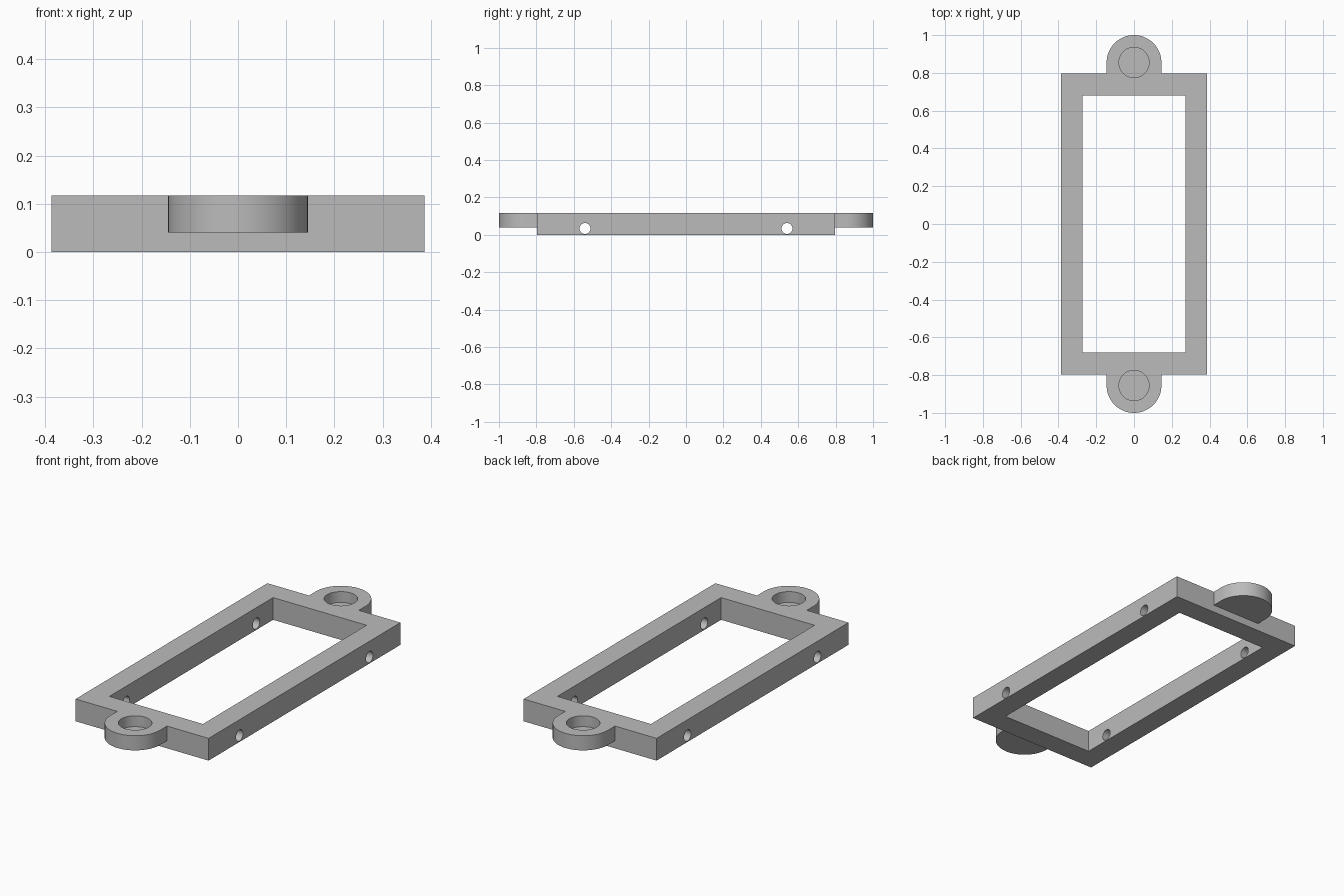
import bpy, bmesh, math
from mathutils import Matrix

if "Cube" in bpy.data.objects:
    bpy.data.objects.remove(bpy.data.objects["Cube"], do_unlink=True)

HEIGHT, TAB_BASE, POCKET_FLOOR = 0.117, 0.04, 0.06
OUT_X, OUT_Y = 0.387, 0.797
IN_X, IN_Y = 0.272, 0.68
TAB_Y, TAB_R, POCKET_R = 0.855, 0.145, 0.08
HOLE_Y, HOLE_Z, HOLE_R = 0.54, 0.034, 0.029

grey = bpy.data.materials.new("plain grey")
grey.use_nodes = True
grey.diffuse_color = (0.5, 0.5, 0.5, 1)
grey.node_tree.nodes["Principled BSDF"].inputs["Base Color"].default_value = (0.5, 0.5, 0.5, 1)


def prism(name, outline, z0, z1):
    """Extrude a closed xy outline from z0 to z1."""
    bm = bmesh.new()
    face = bm.faces.new([bm.verts.new((x, y, z0)) for x, y in outline])
    top = bmesh.ops.extrude_face_region(bm, geom=[face])["geom"]
    verts = [v for v in top if isinstance(v, bmesh.types.BMVert)]
    bmesh.ops.translate(bm, verts=verts, vec=(0, 0, z1 - z0))
    bmesh.ops.recalc_face_normals(bm, faces=bm.faces)
    mesh = bpy.data.meshes.new(name)
    bm.to_mesh(mesh)
    bm.free()
    mesh.materials.append(grey)
    obj = bpy.data.objects.new(name, mesh)
    bpy.context.collection.objects.link(obj)
    return obj


def rectangle(x, y):
    return [(-x, -y), (x, -y), (x, y), (-x, y)]


def arc(radius, cy, sweep, steps):
    return [(radius * math.cos(sweep * i / steps), cy + radius * math.sin(sweep * i / steps))
            for i in range(steps + 1)]


def combine(target, tool, operation):
    """Apply a boolean and discard the tool."""
    tool.hide_render = True
    mod = target.modifiers.new(operation, 'BOOLEAN')
    mod.operation, mod.solver, mod.object = operation, 'EXACT', tool
    bpy.context.view_layer.objects.active = target
    bpy.ops.object.modifier_apply(modifier=mod.name)
    bpy.data.objects.remove(tool, do_unlink=True)


# Rectangular frame
frame = prism("mounting_frame", rectangle(OUT_X, OUT_Y), 0, HEIGHT)
combine(frame, prism("window_cutter", rectangle(IN_X, IN_Y), -0.1, HEIGHT + 0.1), 'DIFFERENCE')

# Rounded end tabs, each with a blind round pocket
for side in (-1, 1):
    tab_root = OUT_Y - 0.05
    outline = arc(TAB_R, TAB_Y, math.pi, 48) + [(-TAB_R, tab_root), (TAB_R, tab_root)]
    tab = prism("end_tab", [(x, side * y) for x, y in outline], TAB_BASE, HEIGHT)
    combine(frame, tab, 'UNION')
    circle = arc(POCKET_R, side * TAB_Y, math.tau, 64)[:-1]
    combine(frame, prism("pocket_cutter", circle, POCKET_FLOOR, HEIGHT + 0.1), 'DIFFERENCE')

# Cross holes through both long rails
for y in (-HOLE_Y, HOLE_Y):
    drill = prism("hole_cutter", arc(HOLE_R, 0, math.tau, 32)[:-1], -0.5, 0.5)
    drill.data.transform(Matrix.Translation((0, y, HOLE_Z)) @ Matrix.Rotation(math.pi / 2, 4, 'Y'))
    combine(frame, drill, 'DIFFERENCE')

bpy.ops.object.select_all(action='DESELECT')
frame.select_set(True)
bpy.context.view_layer.objects.active = frame
bpy.ops.object.shade_smooth_by_angle(angle=math.radians(30))
